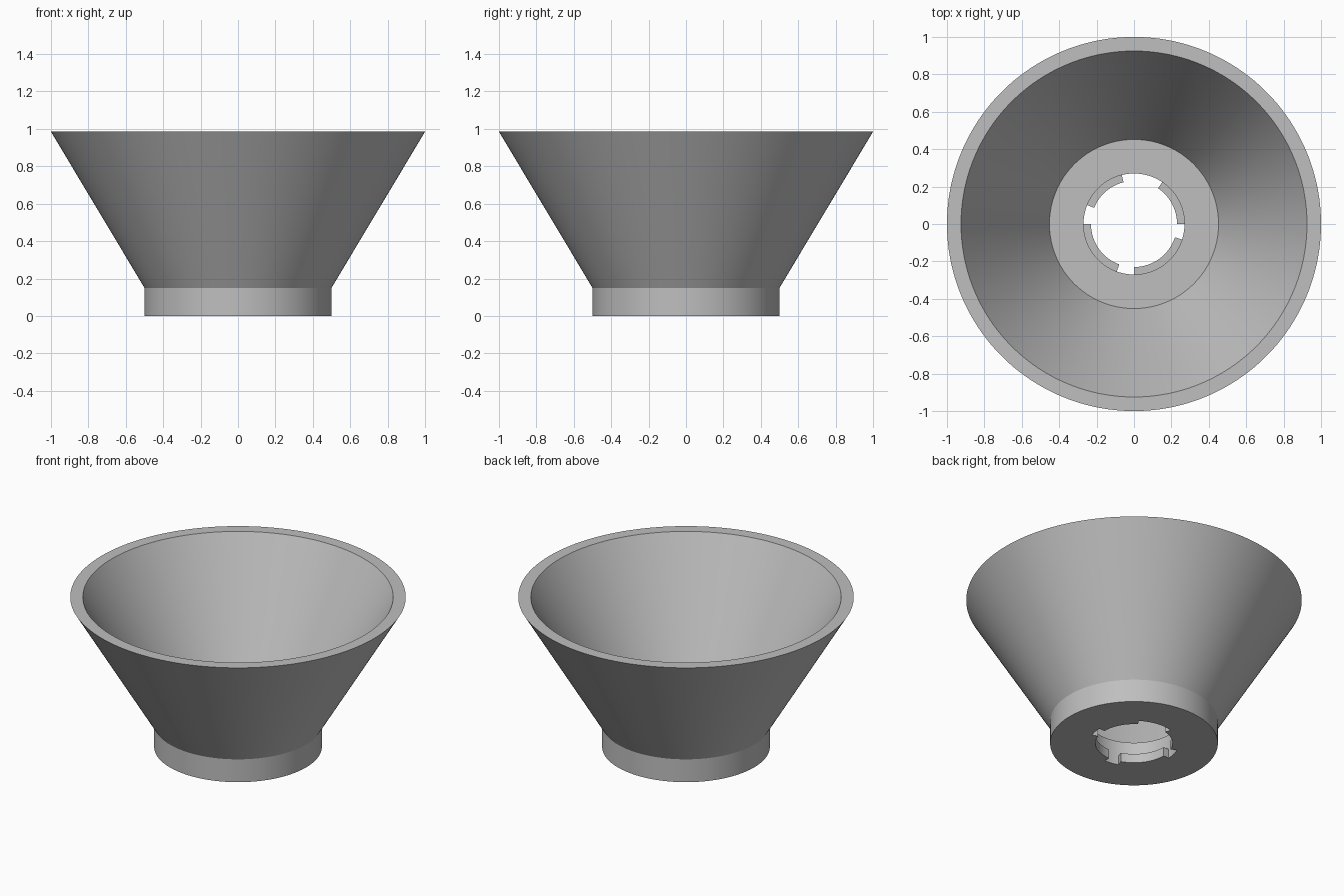
import bpy, bmesh
from math import cos, sin, radians

cube = bpy.data.objects.get("Cube")
if cube:
    bpy.data.objects.remove(cube, do_unlink=True)

grey = bpy.data.materials.new("Plain grey")
grey.use_nodes = True
colour = (0.52, 0.52, 0.52, 1)
grey.diffuse_color = colour
grey.node_tree.nodes["Principled BSDF"].inputs["Base Color"].default_value = colour

STEP = 2                      # degrees per segment
HEIGHT, NECK, FLOOR, LIP = 0.985, 0.15, 0.16, 0.06
BORE, TAB = 0.27, 0.23        # socket radius and radius inside the locking tabs

# Half section of the bowl, from the socket's bottom edge out, up and back in
shell = [(BORE, 0), (0.5, 0), (0.5, NECK), (1, HEIGHT), (0.925, HEIGHT),
         (0.452, FLOOR), (BORE, FLOOR), (BORE, LIP)]
plain = shell + [(BORE, 0)]
tabbed = shell + [(TAB, LIP), (TAB, 0), (BORE, 0)]

# Angular gaps between the locking tabs
gaps = [(56, 104), (158, 180), (250, 270), (342, 360)]

bm = bmesh.new()


def ring_points(profile, angle):
    a = radians(angle)
    return [bm.verts.new((r * cos(a), r * sin(a), z)) for r, z in profile]


# Sweep the section around the axis, leaving out the lip at each gap
for angle in range(0, 360, STEP):
    in_gap = any(start <= angle < end for start, end in gaps)
    profile = plain if in_gap else tabbed
    near = ring_points(profile, angle)
    far = ring_points(profile, angle + STEP)
    for i in range(len(profile) - 1):
        bm.faces.new((near[i], far[i], far[i + 1], near[i + 1]))

# End walls of the tabs
tab_end = [(BORE, 0), (TAB, 0), (TAB, LIP), (BORE, LIP)]
for gap in gaps:
    for angle in gap:
        bm.faces.new(ring_points(tab_end, angle))

bmesh.ops.remove_doubles(bm, verts=bm.verts[:], dist=0.0001)
bmesh.ops.recalc_face_normals(bm, faces=bm.faces[:])

mesh = bpy.data.meshes.new("funnel_bowl")
bm.to_mesh(mesh)
bm.free()
mesh.materials.append(grey)
bowl = bpy.data.objects.new("funnel_bowl", mesh)
bpy.context.collection.objects.link(bowl)

bpy.ops.object.select_all(action="DESELECT")
bowl.select_set(True)
bpy.context.view_layer.objects.active = bowl
bpy.ops.object.shade_smooth_by_angle(angle=radians(25))
